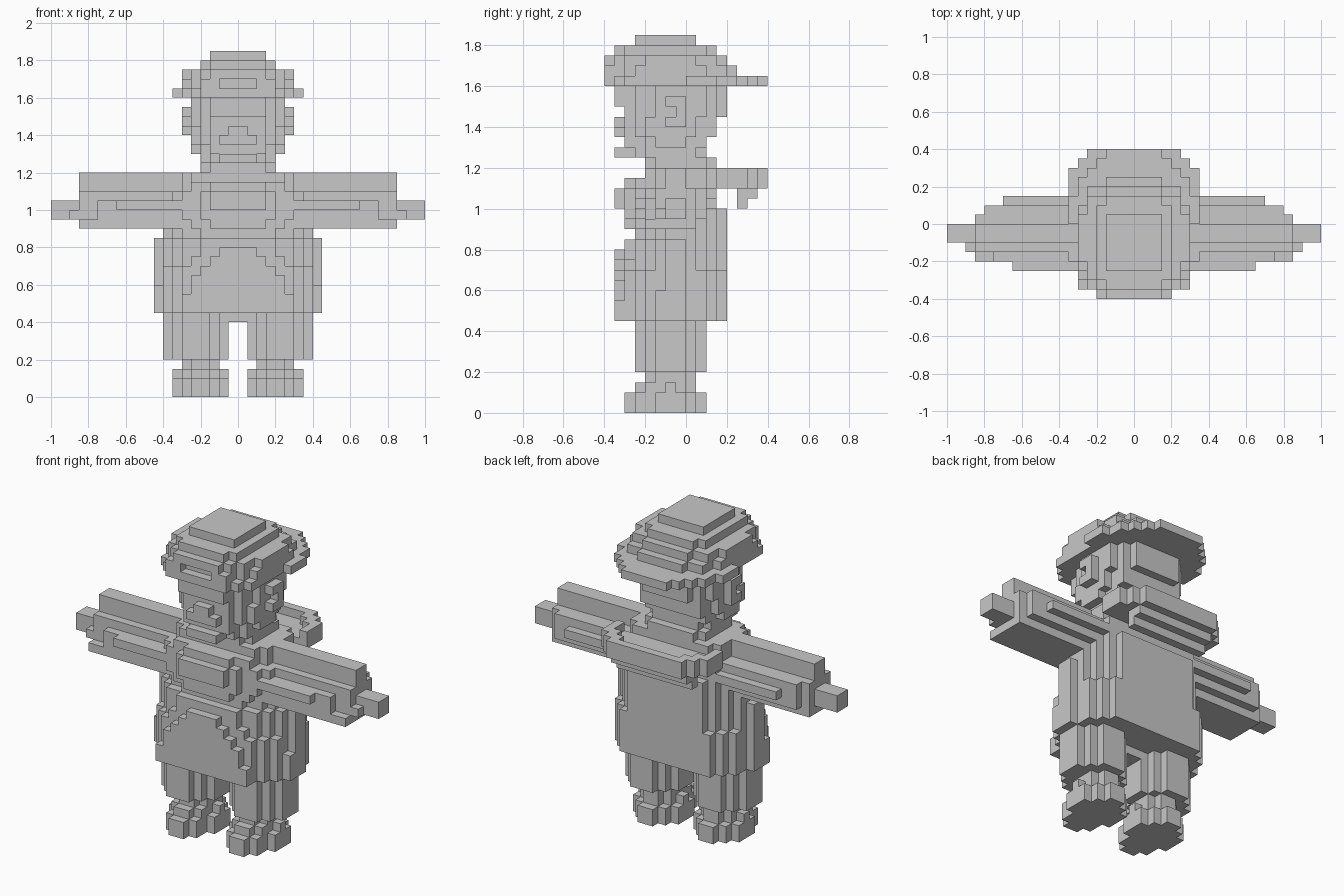
import bpy, bmesh, math
from mathutils import Vector

if "Cube" in bpy.data.objects:
    bpy.data.objects.remove(bpy.data.objects["Cube"])

U = 0.05  # block size
grey = bpy.data.materials.new("plain_grey")
grey.diffuse_color = (0.58, 0.58, 0.58, 1)
grey.use_nodes = True
grey.node_tree.nodes["Principled BSDF"].inputs["Base Color"].default_value = grey.diffuse_color

parts = {}      # part name -> set of block cells
taken = set()   # every filled cell


def add(name, x0, x1, y0, y1, z0, z1):
    """Fill a box of blocks that no other part has used."""
    cells = parts.setdefault(name, set())
    for x in range(x0, x1):
        for y in range(y0, y1):
            for z in range(z0, z1):
                if (x, y, z) not in taken:
                    cells.add((x, y, z))
                    taken.add((x, y, z))


def mid(name, half, y0, y1, z0, z1):
    """Box centred on x = 0."""
    add(name, -half, half, y0, y1, z0, z1)


def pair(name, x0, x1, *rest):
    """Box on the right and its mirror on the left."""
    add("right_" + name, x0, x1, *rest)
    add("left_" + name, -x1, -x0, *rest)


def stack(name, z0, z1, *rows):
    """Stepped round layer: rows of (half width, y0, y1)."""
    for half, y0, y1 in rows:
        mid(name, half, y0, y1, z0, z1)


# shoes
for x0, x1, y0, y1, z0, z1 in [
        (3, 5, -6, 2, 0, 2), (2, 6, -5, 1, 0, 2), (1, 7, -3, 0, 0, 2),
        (3, 5, -5, 1, 2, 3), (2, 6, -4, 0, 2, 3), (1, 7, -2, -1, 2, 3),
        (2, 6, -3, 0, 3, 4), (3, 5, -4, 1, 3, 4)]:
    pair("shoe", x0, x1, y0, y1, z0, z1)

# trouser legs, joined at the crotch
for x0, x1, y0, y1 in [(3, 6, -5, 2), (2, 7, -4, 1), (1, 8, -3, 0)]:
    pair("leg", x0, x1, y0, y1, 4, 9)
mid("crotch", 1, -3, 0, 8, 9)

# coat body, flaring toward the hem
mid("torso", 9, -3, -2, 9, 12)
stack("torso", 9, 14, (9, -2, 0), (8, -4, 2), (7, -5, 3), (6, -6, 4))
stack("torso", 14, 17, (9, -2, 0), (8, -3, 1), (7, -4, 2), (6, -5, 3), (5, -5, 4))
mid("torso", 5, -6, -5, 14, 15)
mid("torso", 4, -6, -5, 15, 17)
stack("torso", 17, 18, (8, -2, 1), (7, -3, 2), (6, -4, 3), (4, -5, 4), (5, 0, 4))
stack("torso", 18, 20, (8, -2, 1), (7, -3, 2), (6, -4, 3), (5, -4, 4))
stack("torso", 20, 22, (7, -4, 2), (6, -4, 3))
stack("torso", 22, 24, (6, -3, 2), (5, -4, 3))

# belly bulge, narrowing upward
for half, z0, z1 in [(6, 9, 11), (5, 11, 13), (4, 13, 14), (3, 14, 15), (2, 15, 16)]:
    mid("belly", half, -7, -6, z0, z1)

# chest bulge in three steps
mid("chest", 6, -5, -4, 19, 22)
mid("chest", 5, -5, -4, 18, 23)
mid("chest", 4, -6, -5, 19, 22)
mid("chest", 3, -6, -5, 18, 23)
mid("chest", 3, -7, -6, 20, 22)

# sleeves and hands
for x1, y0, y1, z0, z1 in [
        (17, -2, 0, 22, 24), (17, -3, 1, 19, 22), (17, -4, 1, 18, 19),
        (15, -4, -3, 19, 21), (13, -5, -4, 20, 21),
        (16, 1, 2, 19, 22), (14, 2, 3, 20, 21)]:
    pair("arm", 6, x1, y0, y1, z0, z1)
pair("hand", 17, 20, -2, 0, 19, 21)
pair("hand", 17, 18, -3, -2, 19, 20)

# hood hanging behind the neck: floor, rounded rim, sagging underside
stack("hood", 22, 23, (7, 3, 6), (6, 6, 7), (5, 7, 8))
mid("hood", 5, 5, 6, 20, 22)
mid("hood", 5, 6, 7, 21, 22)
mid("hood", 5, 7, 8, 23, 24)
for x0, x1, y0, y1 in [(6, 7, 3, 6), (5, 6, 5, 7), (4, 5, 6, 7)]:
    for a, b in ((x0, x1), (-x1, -x0)):
        add("hood", a, b, y0, y1, 23, 24)

# neck and collar
stack("neck", 24, 25, (4, -3, 2), (3, -4, 3))
stack("neck", 25, 26, (4, -4, 1), (3, -5, 2))

# head
stack("head", 26, 27, (5, -3, 0), (4, -4, 2), (3, -5, 2))
stack("head", 27, 29, (5, -4, 1), (4, -5, 3))
stack("head", 29, 32, (5, -3, 2), (4, -5, 3), (3, -5, 4))
mid("head", 3, -6, -5, 26, 32)

# face
mid("brow", 3, -7, -6, 30, 32)
mid("nose", 1, -7, -6, 28, 29)
mid("moustache", 2, -7, -6, 27, 28)
mid("chin", 2, -7, -5, 25, 26)

# ears, notched at the front
pair("ear", 5, 6, -1, 0, 28, 31)
for z in (28, 30):
    pair("ear", 5, 6, -2, -1, z, z + 1)

# cap with a rounded peak to the back and an opening at the front
stack("cap_brim", 32, 33, (7, 0, 3), (6, -6, 5), (5, -7, 6), (4, -8, 7), (3, -8, 8))
stack("cap", 33, 34, (6, -5, 2), (5, -6, 4), (4, -7, 4), (3, -7, 5))
for x0, x1 in ((2, 4), (-4, -2)):
    add("cap", x0, x1, -8, -7, 33, 34)
stack("cap", 34, 35, (6, -4, 1), (5, -6, 3), (4, -7, 3), (3, -8, 4))
stack("cap", 35, 36, (4, -6, 2), (3, -7, 3))
mid("cap", 3, -5, 1, 36, 37)

# turn every part into a mesh of its outer faces
AXES = [Vector(v) for v in ((1, 0, 0), (0, 1, 0), (0, 0, 1))]
for name, cells in parts.items():
    if not cells:
        continue
    bm = bmesh.new()
    for c in sorted(cells):
        for a in range(3):
            for s in (1, -1):
                n = AXES[a] * s
                if tuple(int(c[i] + n[i]) for i in range(3)) in taken:
                    continue
                u, w = AXES[(a + 1) % 3] / 2, AXES[(a + 2) % 3] / 2 * s
                o = Vector(c) + Vector((0.5, 0.5, 0.5)) + n / 2
                bm.faces.new([bm.verts.new((o + d) * U)
                              for d in (-u - w, u - w, u + w, w - u)])
    bmesh.ops.remove_doubles(bm, verts=bm.verts[:], dist=0.001)
    bmesh.ops.dissolve_limit(bm, angle_limit=math.radians(1),
                             verts=bm.verts[:], edges=bm.edges[:])
    mesh = bpy.data.meshes.new(name)
    bm.to_mesh(mesh)
    bm.free()
    mesh.materials.append(grey)
    bpy.context.collection.objects.link(bpy.data.objects.new(name, mesh))
